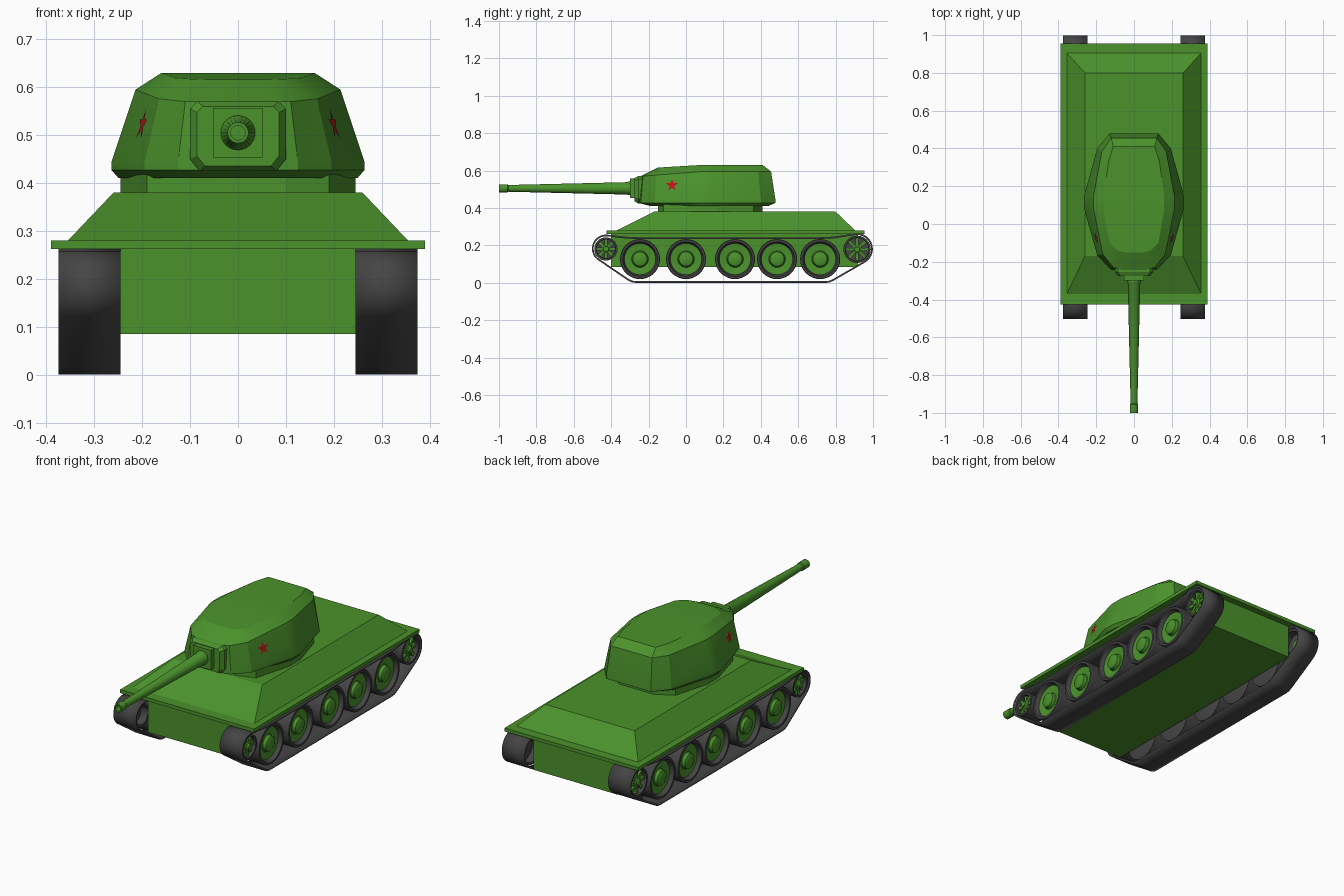
import bpy, bmesh, math
from mathutils import Vector
from mathutils.bvhtree import BVHTree

if "Cube" in bpy.data.objects:
    bpy.data.objects.remove(bpy.data.objects["Cube"])

def material(name, rgb):
    m = bpy.data.materials.new(name)
    m.diffuse_color = (*rgb, 1)
    m.use_nodes = True
    m.node_tree.nodes["Principled BSDF"].inputs["Base Color"].default_value = m.diffuse_color
    return m

GREEN = material("green_paint", (0.07, 0.29, 0.025))
DARK = material("dark_rubber", (0.06, 0.06, 0.06))
RED = material("red_paint", (0.5, 0.008, 0.008))

def finish(name, bm, mat, mirror=False, smooth=None, recalc=True):
    if recalc:
        bmesh.ops.recalc_face_normals(bm, faces=bm.faces[:])
    me = bpy.data.meshes.new(name)
    bm.to_mesh(me)
    bm.free()
    ob = bpy.data.objects.new(name, me)
    bpy.context.collection.objects.link(ob)
    me.materials.append(mat)
    if mirror:
        ob.modifiers.new("mirror", 'MIRROR')
    if smooth:
        bpy.ops.object.select_all(action='DESELECT')
        ob.select_set(True)
        bpy.context.view_layer.objects.active = ob
        bpy.ops.object.shade_smooth_by_angle(angle=math.radians(smooth))
    return ob

def loft(rings, closed=False):
    """Skin a list of equal-length point rings; cap the ends or join them up."""
    bm = bmesh.new()
    vs = [[bm.verts.new(p) for p in r] for r in rings]
    n = len(vs[0])
    pairs = list(zip(vs, vs[1:])) + ([(vs[-1], vs[0])] if closed else [])
    for a, b in pairs:
        for i in range(n):
            j = (i + 1) % n
            bm.faces.new((a[i], a[j], b[j], b[i]))
    if not closed:
        bm.faces.new(vs[0])
        bm.faces.new(vs[-1])
    return bm

def rect(x, y0, y1, z):
    return [(-x, y0, z), (x, y0, z), (x, y1, z), (-x, y1, z)]

def lathe(name, prof, center, mat, axis='X', segs=32, closed=False, mirror=True):
    """Revolve (position along axis, radius) pairs about a line through center."""
    rings = []
    for a, r in prof:
        ring = []
        for k in range(segs):
            t = 2 * math.pi * k / segs
            u, v = center[0] + r * math.cos(t), center[1] + r * math.sin(t)
            ring.append((a, u, v) if axis == 'X' else (u, a, v))
        rings.append(ring)
    return finish(name, loft(rings, closed), mat, mirror, 30)

# Hull: lower tub, fender plate, sloped upper hull
finish("lower_hull", loft([rect(.245, -.40, .92, .085), rect(.245, -.40, .92, .265)]), GREEN)
finish("fender_plate", loft([rect(.39, -.425, .955, .262), rect(.39, -.425, .955, .28)]), GREEN)
finish("upper_hull", loft([rect(.355, -.37, .905, .28), rect(.26, -.17, .80, .38)]), GREEN)

# Turret: mirrored half outlines at four main heights
def outline(half, zf):
    pts = half + [(-x, y) for x, y in reversed(half)]
    return [(x, y, zf(y)) for x, y in pts]

ring_half = [(.10, -.15), (.19, -.12), (.245, .08), (.245, .17), (.19, .36), (.10, .41)]
finish("turret_ring", loft([outline(ring_half, lambda y: .375),
                            outline(ring_half, lambda y: .42)]), GREEN)

bottom = [(.05, -.19), (.11, -.18), (.175, -.13), (.25, .08), (.25, .15), (.185, .37), (.12, .44)]
belly = [(.06, -.255), (.125, -.24), (.195, -.165), (.264, .08), (.264, .15), (.195, .40), (.13, .478)]
shoulder = [(.06, -.245), (.11, -.23), (.165, -.16), (.214, .08), (.214, .15), (.17, .385), (.12, .455)]
roof = [(.05, -.15), (.09, -.14), (.13, -.10), (.16, .08), (.16, .14), (.135, .33), (.11, .41)]
bm = loft([outline(bottom, lambda y: .411),
           outline(belly, lambda y: .427),
           outline(belly, lambda y: .445),
           outline(shoulder, lambda y: .595 - max(0, .08 - y) * .08),
           outline(roof, lambda y: .63 - max(0, .08 - y) * .06)])
bmesh.ops.recalc_face_normals(bm, faces=bm.faces[:])
bmesh.ops.triangulate(bm, faces=bm.faces[:])
surface = BVHTree.FromBMesh(bm)
finish("turret", bm, GREEN, smooth=22)

# Stars laid onto the turret sides
bm = bmesh.new()
def on_turret(y, z):
    hit = surface.ray_cast(Vector((1, y, z)), Vector((-1, 0, 0)))[0]
    return bm.verts.new((hit.x + .003, y, z))
mid = on_turret(-.075, .522)
tips = []
for k in range(10):
    r = .034 if k % 2 == 0 else .014
    t = math.pi / 2 + k * math.pi / 5
    tips.append(on_turret(-.075 + r * math.cos(t), .522 + r * math.sin(t)))
for k in range(10):
    bm.faces.new((mid, tips[k], tips[(k + 1) % 10]))
finish("star", bm, RED, mirror=True, recalc=False)

# Gun mantlet, collar block and barrel
face = [(.08, .425), (.10, .45), (.10, .555), (.085, .57)]
face = face + [(-x, z) for x, z in reversed(face)]
def section(y, s):
    return [(x * s, y, .50 + (z - .50) * s) for x, z in face]
finish("mantlet", loft([section(-.18, 1), section(-.255, 1), section(-.275, .86)]), GREEN, smooth=20)
finish("gun_collar", loft([[(x, y, z) for x, z in ((-.052, .453), (.052, .453), (.052, .557), (-.052, .557))]
                           for y in (-.26, -.30)]), GREEN)
lathe("gun_barrel", [(-.29, .036), (-.31, .036), (-.315, .033), (-.95, .018), (-.955, .022),
                     (-1.0, .022), (-1.0, .015), (-.96, .015)],
      (0, .505), GREEN, 'Y', 24, mirror=False)

# Track band: one closed loop around both end wheels
def arc(cy, cz, r, a0, a1, n=14):
    return [(cy + r * math.cos(math.radians(a0 + (a1 - a0) * i / n)),
             cz + r * math.sin(math.radians(a0 + (a1 - a0) * i / n))) for i in range(n + 1)]

path = (arc(-.428, .183, .075, 85, 236) + [(-.31, .012), (-.29, .003), (-.27, 0), (.75, 0), (.77, .003), (.79, .012)]
        + arc(.915, .181, .084, -60, 100) + [(.79, .247), (.70, .243), (-.25, .243), (-.33, .247)])
bm = bmesh.new()
edge = [[bm.verts.new((x, y, z)) for y, z in reversed(path)] for x in (.245, .375)]
for i in range(len(path)):
    j = (i + 1) % len(path)
    bm.faces.new((edge[0][i], edge[1][i], edge[1][j], edge[0][j]))
track = finish("track", bm, DARK, smooth=30, recalc=False)
solid = track.modifiers.new("thickness", 'SOLIDIFY')
solid.thickness, solid.offset = .009, -1
track.modifiers.new("mirror", 'MIRROR')

# Road wheels: dark tyre, dished green disc with a raised hub
for n, y in enumerate((-.246, 0, .262, .487, .717), 1):
    c = (y, .127)
    lathe(f"tyre_{n}", [(.255, .03), (.255, .09), (.26, .107), (.363, .107), (.368, .104),
                        (.368, .093), (.345, .084), (.335, .03)], c, DARK)
    lathe(f"wheel_disc_{n}", [(.33, .083), (.348, .083), (.343, .045), (.346, .041),
                              (.362, .038), (.368, .025)], c, GREEN)

# Front idlers and rear sprockets: dark rim, green spokes and hub
for name, c, r in (("idler", (-.428, .181), .062), ("sprocket", (.915, .179), .073)):
    lathe(name + "_rim", [(.26, r - .012), (.26, r), (.367, r), (.367, r - .010), (.355, r - .012)],
          c, DARK, closed=True)
    lathe(name + "_backing", [(.30, r - .01), (.31, r - .01)], c, DARK)
    lathe(name + "_hub", [(.30, .024), (.358, .024), (.362, .016), (.37, .014)], c, GREEN, segs=20)
    bm = bmesh.new()
    for k in range(8):
        a = 2 * math.pi * k / 8
        d, s = Vector((0, math.cos(a), math.sin(a))), Vector((0, -math.sin(a), math.cos(a)))
        o = Vector((0, *c))
        q = [o + d * .015 - s * .007, o + d * (r - .011) - s * .009,
             o + d * (r - .011) + s * .009, o + d * .015 + s * .007]
        lo, hi = ([bm.verts.new(p + Vector((x, 0, 0))) for p in q] for x in (.31, .355))
        bm.faces.new(lo)
        bm.faces.new(hi)
        for i in range(4):
            bm.faces.new((lo[i], lo[(i + 1) % 4], hi[(i + 1) % 4], hi[i]))
    finish(name + "_spokes", bm, GREEN, mirror=True)
